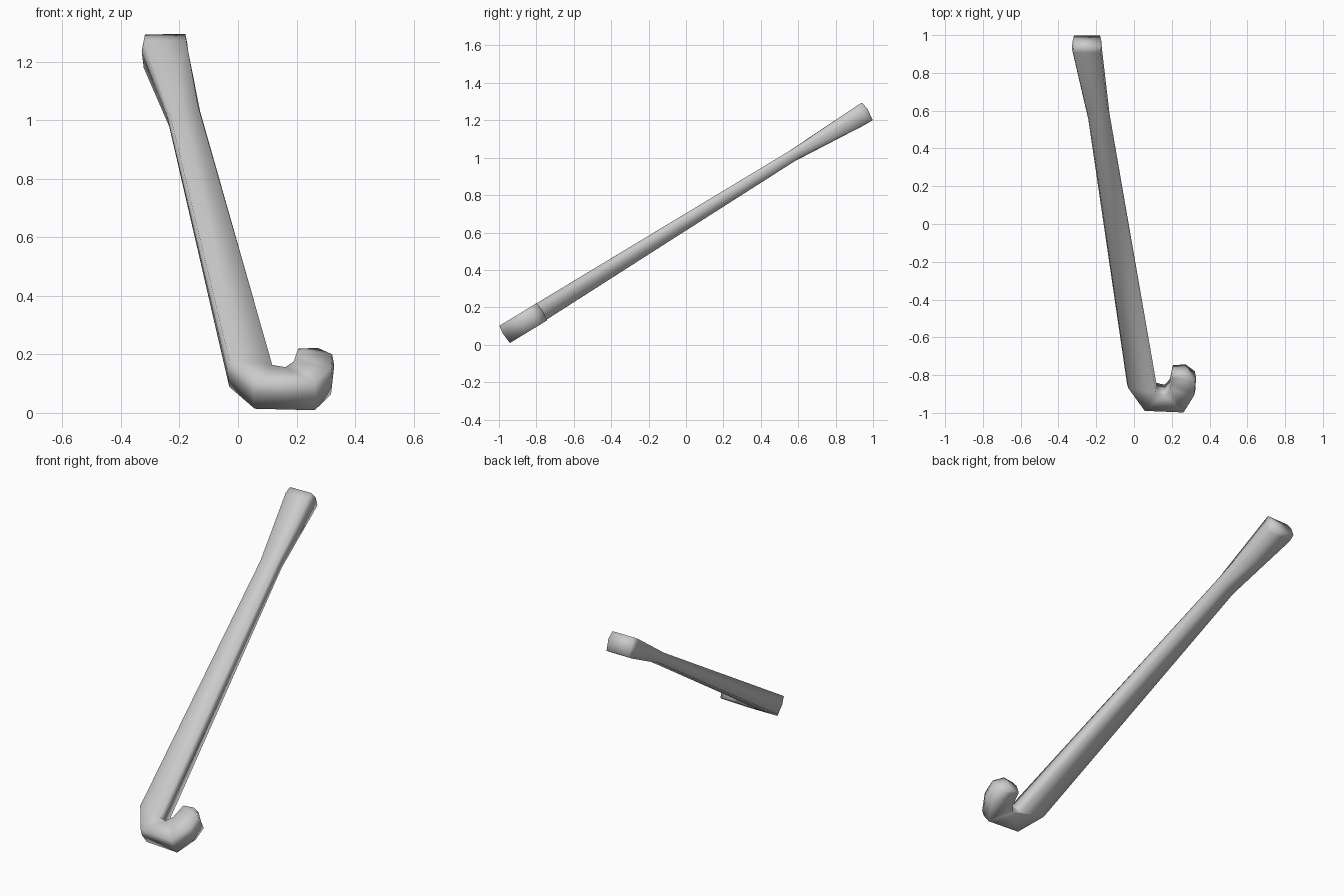
import bpy, bmesh, math
from mathutils import Vector

cube = bpy.data.objects.get("Cube")
if cube:
    bpy.data.objects.remove(cube, do_unlink=True)

grey = bpy.data.materials.new("plain grey")
grey.use_nodes = True
colour = (0.6, 0.6, 0.6, 1)
grey.diffuse_color = colour
grey.node_tree.nodes["Principled BSDF"].inputs["Base Color"].default_value = colour

# The stick lies in a plane that leans back about the x axis
lean = math.radians(31.3)
along = Vector((0, math.cos(lean), math.sin(lean)))
up = Vector((0, -math.sin(lean), math.cos(lean)))


def place(p, height):
    return Vector((p.x, 0, 0)) + along * p.y + up * height


# Stations from grip end to toe: outer edge, inner edge, underside, top
stations = [
    ((-.318, 1.475), (-.18, 1.477), .507, .617),
    ((-.322, 1.435), (-.177, 1.437), .507, .617),
    ((-.235, 1.0), (-.136, 1.03), .537, .598),
    ((-.03, -.65), (.117, -.68), .5, .605),
    ((.057, -.79), (.162, -.694), .497, .605),
    ((.262, -.8), (.19, -.658), .497, .605),
    ((.318, -.695), (.198, -.615), .497, .605),
    ((.322, -.61), (.203, -.585), .497, .605),
    ((.272, -.567), (.207, -.573), .497, .605),
]
BULGE = .007

bm = bmesh.new()
rings = []
for i, (outer, inner, low, high) in enumerate(stations):
    a, b = Vector(outer), Vector(inner)
    side = (a - b).normalized() * BULGE
    cap = Vector((0, BULGE if i in (0, len(stations) - 1) else 0))
    mid = (low + high) / 2 + .01
    ring = [place(a, high), place(a + side + cap, mid), place(a, low),
            place(b, low), place(b - side + cap, mid), place(b, high)]
    rings.append([bm.verts.new(p) for p in ring])

# Skin between the stations
for r, s in zip(rings, rings[1:]):
    for k in range(6):
        n = (k + 1) % 6
        bm.faces.new((r[k], r[n], s[n], s[k]))

# Ridged end caps
for r in (rings[0], rings[-1]):
    bm.faces.new((r[0], r[1], r[4], r[5]))
    bm.faces.new((r[1], r[2], r[3], r[4]))

bmesh.ops.recalc_face_normals(bm, faces=bm.faces[:])
for f in bm.faces:
    f.smooth = True
mesh = bpy.data.meshes.new("hooked_stick")
bm.to_mesh(mesh)
bm.free()
mesh.materials.append(grey)
stick = bpy.data.objects.new("hooked_stick", mesh)
bpy.context.collection.objects.link(stick)
